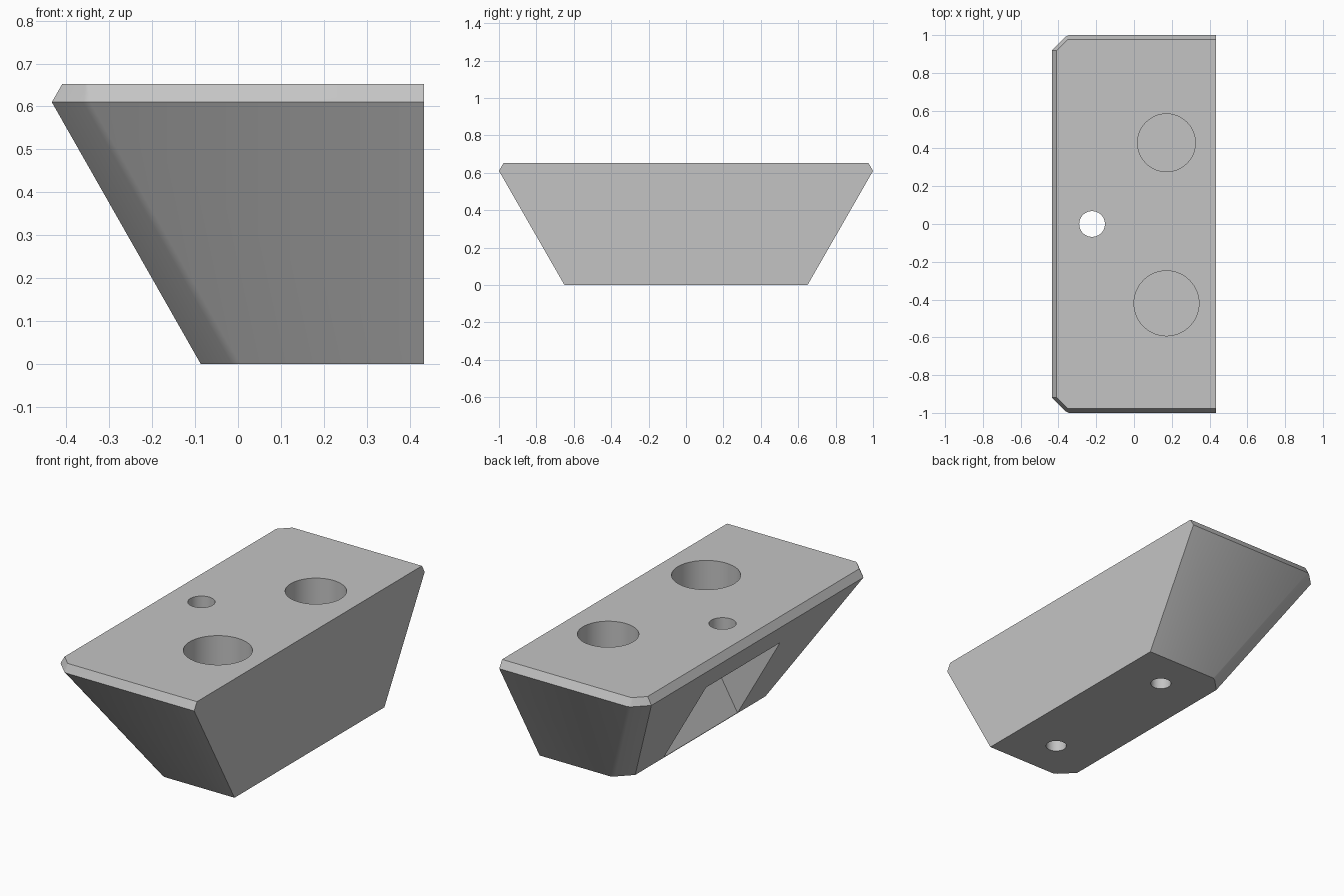
import bpy
import bmesh
from mathutils import Matrix, Vector

if "Cube" in bpy.data.objects:
    bpy.data.objects.remove(bpy.data.objects["Cube"], do_unlink=True)

grey = bpy.data.materials.new("plain grey")
grey.use_nodes = True
colour = (0.55, 0.55, 0.55, 1)
grey.diffuse_color = colour
grey.node_tree.nodes["Principled BSDF"].inputs["Base Color"].default_value = colour


def add_object(name, bm):
    bmesh.ops.recalc_face_normals(bm, faces=bm.faces)
    mesh = bpy.data.meshes.new(name)
    bm.to_mesh(mesh)
    bm.free()
    obj = bpy.data.objects.new(name, mesh)
    mesh.materials.append(grey)
    bpy.context.collection.objects.link(obj)
    return obj


def loft(name, rings):
    """Skin closed rings of equal length and cap both ends."""
    bm = bmesh.new()
    loops = [[bm.verts.new(p) for p in ring] for ring in rings]
    for low, high in zip(loops, loops[1:]):
        for i in range(len(low)):
            j = (i + 1) % len(low)
            bm.faces.new((low[i], low[j], high[j], high[i]))
    bm.faces.new(loops[0][::-1])
    bm.faces.new(loops[-1])
    return add_object(name, bm)


def cylinder(name, x, y, radius, z0, z1):
    bm = bmesh.new()
    bmesh.ops.create_cone(bm, cap_ends=True, segments=64, radius1=radius,
                          radius2=radius, depth=z1 - z0,
                          matrix=Matrix.Translation(Vector((x, y, (z0 + z1) / 2))))
    return add_object(name, bm)


def cut(target, cutter):
    mod = target.modifiers.new(cutter.name, "BOOLEAN")
    mod.operation = "DIFFERENCE"
    mod.solver = "EXACT"
    mod.object = cutter
    bpy.context.view_layer.objects.active = target
    bpy.ops.object.modifier_apply(modifier=mod.name)
    bpy.data.objects.remove(cutter, do_unlink=True)


def outline(z, half):
    """Mirror half an outline (front to back) into a full ring at height z."""
    return [(x, -y, z) for x, y in half] + [(x, y, z) for x, y in reversed(half)]


# Tapered block with softened corners and a bevelled top rim
block = loft("wedge_block", [
    outline(0, [(0.434, 0.65), (0.005, 0.65), (-0.015, 0.638), (-0.087, 0.565)]),
    outline(0.61, [(0.434, 1), (-0.345, 1), (-0.361, 0.992), (-0.434, 0.92)]),
    outline(0.652, [(0.434, 0.976), (-0.35, 0.976), (-0.358, 0.97), (-0.41, 0.918)]),
])

# Triangular recess in the sloping side
section = [(-0.0885, 0.004), (0.177, 0.457), (-0.6, 0.457), (-0.6, 0.004)]
cut(block, loft("side_recess", [[(x, y, z) for x, z in section]
                                for y in (-0.32, 0.32)]))

# Screw hole, two top sockets and two pilot holes underneath
cut(block, cylinder("screw_hole", -0.222, 0, 0.068, -0.1, 0.8))
for y, radius in ((-0.42, 0.172), (0.43, 0.153)):
    cut(block, cylinder("top_socket", 0.172, y, radius, 0.465, 0.8))
    cut(block, cylinder("pilot_hole", 0.178, y, 0.053, -0.1, 0.2))

bpy.ops.object.select_all(action="DESELECT")
block.select_set(True)
bpy.context.view_layer.objects.active = block
bpy.ops.object.shade_smooth_by_angle(angle=0.5)
